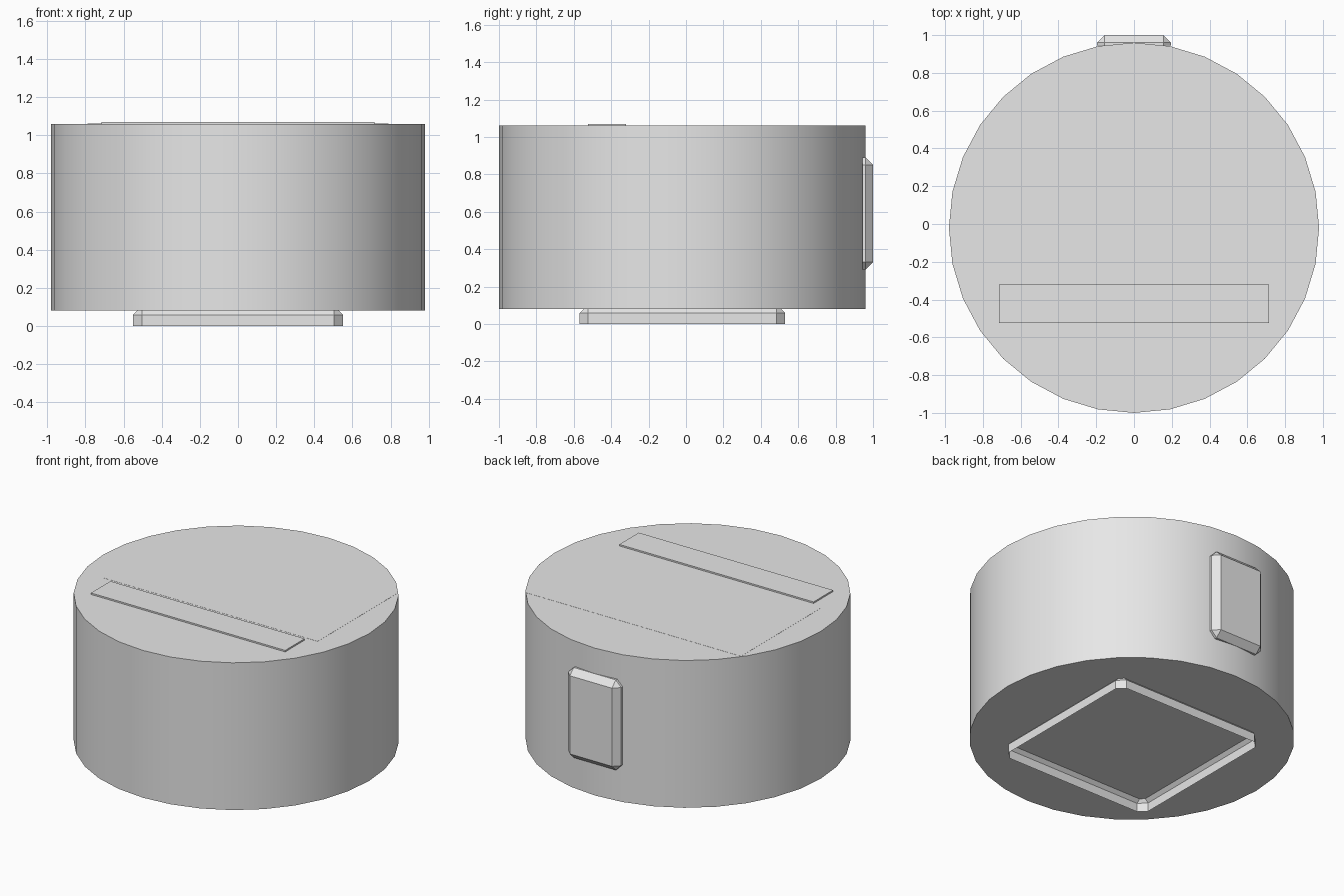
import bpy
import bmesh
from mathutils import Matrix, Vector

if "Cube" in bpy.data.objects:
    bpy.data.objects.remove(bpy.data.objects["Cube"], do_unlink=True)

GREY = (0.8, 0.8, 0.8, 1.0)
CENTRE_Y = -0.02
BODY_TOP = 1.06

grey = bpy.data.materials.new("light_grey")
grey.use_nodes = True
grey.diffuse_color = GREY
grey.node_tree.nodes["Principled BSDF"].inputs["Base Color"].default_value = GREY


def add_object(name, bm):
    mesh = bpy.data.meshes.new(name)
    bm.to_mesh(mesh)
    bm.free()
    mesh.materials.append(grey)
    obj = bpy.data.objects.new(name, mesh)
    bpy.context.collection.objects.link(obj)
    return obj


def box(name, low, high, bevel=0.0, open_side=None):
    """Box between two corners, with optional chamfers and one open side."""
    low, high = Vector(low), Vector(high)
    bm = bmesh.new()
    bmesh.ops.create_cube(bm, size=1.0, matrix=Matrix.Translation((low + high) / 2)
                          @ Matrix.Diagonal((high - low).to_4d()))
    if open_side:
        bm.normal_update()
        side = Vector(open_side)
        faces = [f for f in bm.faces if f.normal.dot(side) > 0.9]
        bmesh.ops.delete(bm, geom=faces, context='FACES')
    if bevel:
        edges = [e for e in bm.edges if not e.is_boundary]
        bmesh.ops.bevel(bm, geom=edges, offset=bevel, segments=1,
                        affect='EDGES', profile=0.5)
    return add_object(name, bm)


# Round body
bm = bmesh.new()
bmesh.ops.create_cone(bm, cap_ends=True, segments=32, radius1=0.98, radius2=0.98,
                      depth=0.98, matrix=Matrix.Translation((0, CENTRE_Y, 0.57)))
body = add_object("body", bm)
bpy.ops.object.select_all(action='DESELECT')
body.select_set(True)
bpy.context.view_layer.objects.active = body
bpy.ops.object.shade_smooth_by_angle(angle=0.6)

# Hollow square foot, open underneath and sunk into the body
box("foot", (-0.55, CENTRE_Y - 0.55, 0), (0.55, CENTRE_Y + 0.55, 0.105),
    bevel=0.047, open_side=(0, 0, -1))

# Chamfered block on the back
box("back_block", (-0.195, 0.945, 0.29), (0.195, 1.0, 0.89),
    bevel=0.04, open_side=(0, -1, 0))

# Raised strip and the almost flush panel behind it
box("top_strip", (-0.715, -0.525, BODY_TOP - 0.005), (0.715, -0.32, BODY_TOP + 0.01))
box("top_panel", (-0.79, -0.29, BODY_TOP - 0.005), (0.79, 0.55, BODY_TOP + 0.0008))
